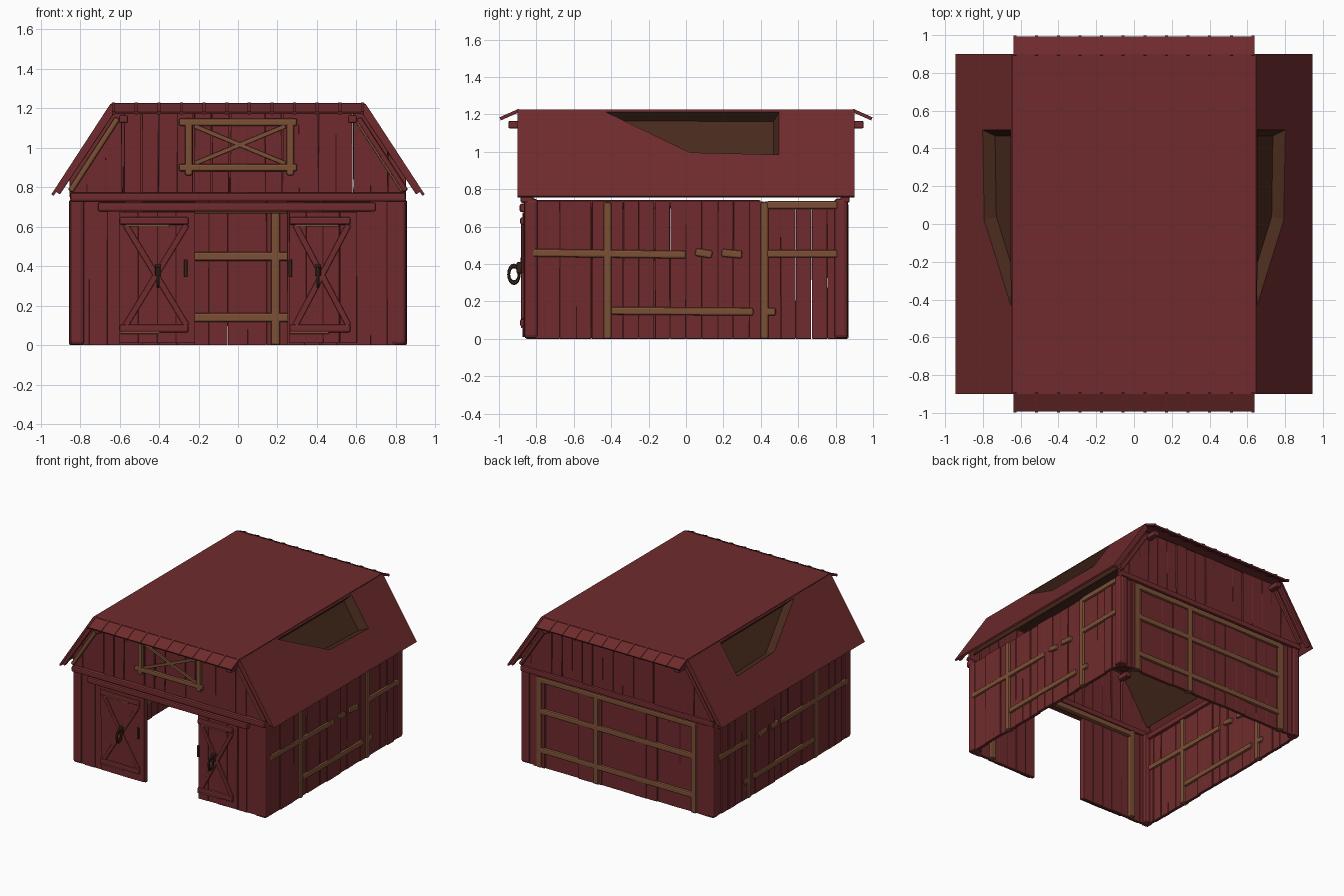
import bpy, bmesh, math, random
from mathutils import Vector

random.seed(4)
cube = bpy.data.objects.get("Cube")
if cube:
    bpy.data.objects.remove(cube, do_unlink=True)


def material(name, rgb):
    m = bpy.data.materials.new(name)
    m.use_nodes = True
    m.diffuse_color = (*rgb, 1)
    node = m.node_tree.nodes["Principled BSDF"]
    node.inputs["Base Color"].default_value = (*rgb, 1)
    node.inputs["Roughness"].default_value = 0.9
    return m


RED = material("barn red", (0.16, 0.024, 0.026))
WOOD = material("timber brown", (0.2, 0.08, 0.036))
DARK = material("dark brown", (0.065, 0.023, 0.012))
IRON = material("dark iron", (0.04, 0.018, 0.012))


def finish(bm, name, mats, bevel=0.0, thick=0.0):
    bmesh.ops.recalc_face_normals(bm, faces=bm.faces)
    me = bpy.data.meshes.new(name)
    bm.to_mesh(me)
    bm.free()
    ob = bpy.data.objects.new(name, me)
    bpy.context.collection.objects.link(ob)
    for m in mats:
        me.materials.append(m)
    if thick:
        s = ob.modifiers.new("thickness", 'SOLIDIFY')
        s.thickness, s.offset = thick, 0
    if bevel:
        b = ob.modifiers.new("worn edges", 'BEVEL')
        b.width, b.segments = bevel, 2
    return ob


def hexa(bm, bottom, top):
    """Box from two rings of four points."""
    a = [bm.verts.new(p) for p in bottom]
    b = [bm.verts.new(p) for p in top]
    bm.faces.new(a[::-1])
    bm.faces.new(b)
    for i in range(4):
        j = (i + 1) % 4
        bm.faces.new((a[i], a[j], b[j], b[i]))


def beam(bm, p, q, w, d, n):
    """Bar from p to q, w wide across and d deep along the normal n."""
    p, q, n = Vector(p), Vector(q), Vector(n)
    s = (q - p).cross(n).normalized() * w / 2
    n = n.normalized() * d / 2
    ring = [s + n, n - s, -s - n, s - n]
    hexa(bm, [p + r for r in ring], [q + r for r in ring])


# Wall frames: u runs along the wall, n points outward
def end_wall(sign):
    return lambda u, n, z: (u, sign * (0.85 + n), z)


def side_wall(sign):
    return lambda u, n, z: (sign * (0.83 + n), u, z)


FRONT, BACK = end_wall(-1), end_wall(1)


def bars(name, at, list_, mat, w=0.045, d=0.07, n=0.0, bevel=0.01):
    """Bars in a wall; each is (u0, z0, u1, z1)."""
    bm = bmesh.new()
    normal = Vector(at(0, 1, 0)) - Vector(at(0, 0, 0))
    for u0, z0, u1, z1 in list_:
        beam(bm, at(u0, n, z0), at(u1, n, z1), w, d, normal)
    return finish(bm, name, [mat], bevel)


def planks(name, at, a, b, z0, top, count, n=0.0, d=0.025, gap=0.003):
    """Row of uneven vertical boards; top(u) gives the height."""
    bm = bmesh.new()
    step = (b - a) / count
    for i in range(count):
        u0 = a + i * step + random.uniform(-gap, gap)
        u1 = a + (i + 1) * step - random.uniform(-gap, gap)
        k = n + random.uniform(-0.005, 0.005)
        t = random.uniform(-gap, gap) * 0.6
        lo, hi = k - d / 2, k + d / 2
        hexa(bm, [at(u, m, z0) for u, m in ((u0, lo), (u1, lo), (u1, hi), (u0, hi))],
             [at(u + t, m, top(u)) for u, m in ((u0, lo), (u1, lo), (u1, hi), (u0, hi))])
    return finish(bm, name, [RED], 0.003)


def roof_line(x):
    return min(1.19, 1.2 - (abs(x) - 0.64) * 1.533)


def flat(h):
    return lambda u: h


# Plank walls
planks("front_wall_right", FRONT, -0.84, -0.22, 0, flat(0.74), 7, n=-0.012)
planks("front_wall_left", FRONT, 0.25, 0.84, 0, flat(0.74), 7, n=-0.012)
planks("back_wall", BACK, -0.84, 0.84, 0, flat(0.75), 17, n=-0.008)
planks("front_gable", FRONT, -0.85, 0.85, 0.75, roof_line, 19, n=-0.005, gap=0.006)
planks("back_gable", BACK, -0.85, 0.85, 0.75, roof_line, 19, n=-0.005, gap=0.005)

for sign, side in ((1, "left"), (-1, "right")):
    at = side_wall(sign)
    planks(side + "_wall", at, -0.84, 0.84, 0, flat(0.735), 20, gap=0.004)
    bars(side + "_wall_timbers", at,
         [(-0.42, 0, -0.42, 0.73), (0.42, 0, 0.42, 0.73),
          (-0.82, 0.46, 0.0, 0.45), (0.05, 0.465, 0.14, 0.45), (0.19, 0.46, 0.3, 0.45),
          (0.43, 0.455, 0.81, 0.455), (0.43, 0.715, 0.81, 0.715),
          (-0.4, 0.15, 0.36, 0.145), (0.4, 0.145, 0.48, 0.145)], WOOD, w=0.042, d=0.054)
    bars(side + "_wall_plate", at, [(-0.84, 0.72, 0.4, 0.72)], RED, d=0.03, n=-0.02)

# Corner posts
bm = bmesh.new()
for sx in (1, -1):
    for sy in (1, -1):
        beam(bm, (sx * 0.815, sy * 0.828, 0), (sx * 0.815, sy * 0.828, 0.75), 0.075, 0.075, (1, 0, 0))
finish(bm, "corner_posts", [RED], 0.02)

# End wall timbers and beams
bars("back_wall_timbers", BACK,
     [(x, 0, x, 0.72) for x in (0.69, 0.19, -0.67)] +
     [(-0.67, z, 0.69, z) for z in (0.7, 0.45, 0.14)], WOOD, d=0.06, n=-0.01)
bars("front_inner_timbers", FRONT,
     [(-0.66, 0, -0.66, 0.72), (0.66, 0, 0.66, 0.72), (-0.66, 0.69, 0.66, 0.69)],
     WOOD, n=-0.035, d=0.04)
bars("front_tie_beam", FRONT, [(-0.85, 0.75, 0.85, 0.75)], RED, d=0.07)
bars("back_tie_beam", BACK, [(-0.85, 0.75, 0.85, 0.75)], RED, d=0.05)
bars("door_track", FRONT, [(-0.71, 0.7, 0.7, 0.7)], RED, d=0.05, n=0.014)

# Loft window frame with a cross
bars("loft_frame", FRONT,
     [(-0.3, 1.13, 0.3, 1.13), (-0.3, 0.9, 0.3, 0.9),
      (-0.25, 0.86, -0.25, 1.15), (0.265, 0.86, 0.265, 1.15)], WOOD, w=0.038, d=0.03, n=0.015)
bars("loft_cross", FRONT, [(-0.22, 0.92, 0.24, 1.11), (-0.22, 1.11, 0.24, 0.92)],
     WOOD, w=0.022, d=0.015, n=0.015, bevel=0.004)

# Rafters, bargeboards and purlin ends under the roof
for at, label in ((FRONT, "front"), (BACK, "back")):
    for s in (1, -1):
        side = "left" if s > 0 else "right"
        bare = label == "front" and s < 0
        bars(f"{label}_{side}_rafter", at, [(s * 0.85, 0.78, s * 0.61, 1.15)],
             WOOD if bare else RED, w=0.03, d=0.03, n=0.015)
        bars(f"{label}_{side}_bargeboard", at, [(s * 0.915, 0.772, s * 0.625, 1.205)],
             RED, w=0.03, d=0.03, n=0.03, bevel=0.004)
        bm = bmesh.new()
        beam(bm, at(s * 0.58, -0.1, 1.145), at(s * 0.58, 0.1, 1.145), 0.045, 0.04, (0, 0, 1))
        finish(bm, f"{label}_{side}_purlin", [RED], 0.008)

# Thin bare edge on the front left rafter
bars("front_left_rafter_edge", FRONT, [(0.83, 0.78, 0.59, 1.15)], WOOD, w=0.012, d=0.02, n=0.015, bevel=0.002)

# Sliding doors with braces, brackets and ring handles
for s, x0, x1 in ((-1, -0.6, -0.22), (1, 0.26, 0.6)):
    side = "left" if s > 0 else "right"
    planks(side + "_door", FRONT, x0, x1, 0.01, flat(0.675), 4, n=0.008, gap=0.002)
    e0, e1 = x0 + 0.03, x1 - 0.04
    bars(side + "_door_rails", FRONT,
         [(x0, 0.63, x1 - 0.03, 0.63), (x0, 0.085, x1 - 0.03, 0.085)], RED, w=0.04, d=0.03, n=0.022)
    bars(side + "_door_worn_edges", FRONT,
         [(x0, 0.064, x0 + 0.2, 0.064), (x0 + 0.03, 0.608, x0 + 0.25, 0.608)],
         WOOD, w=0.012, d=0.02, n=0.022, bevel=0.002)
    bars(side + "_door_braces", FRONT,
         [(e0, 0.1, e1, 0.61), (e0, 0.61, e1, 0.1)], RED, w=0.03, d=0.02, n=0.022, bevel=0.005)
    bars(side + "_door_bracket", FRONT, [(s * 0.265, 0.345, s * 0.265, 0.435)],
         IRON, w=0.016, d=0.02, n=0.025, bevel=0.003)
    bars(side + "_handle_plate", FRONT, [(s * 0.405, 0.35, s * 0.405, 0.41)],
         IRON, w=0.03, d=0.04, n=0.035, bevel=0.004)
    bpy.ops.mesh.primitive_torus_add(
        location=(s * 0.405, -0.92, 0.345), rotation=(0, math.pi / 2, 0),
        major_radius=0.028, minor_radius=0.008, major_segments=16, minor_segments=6)
    ring = bpy.context.object
    ring.name = side + "_handle_ring"
    ring.scale.x = 1.6
    ring.data.materials.append(IRON)
    bpy.ops.object.shade_smooth_by_angle()

# Flat roof top with a bare underside
bm = bmesh.new()
beam(bm, (0, -0.9, 1.22), (0, 0.9, 1.22), 1.28, 0.015, (0, 0, 1))
finish(bm, "roof_top", [RED])
bm = bmesh.new()
beam(bm, (0, -0.83, 1.206), (0, 0.83, 1.206), 1.2, 0.009, (0, 0, 1))
finish(bm, "roof_top_lining", [DARK])

# Roof sides: each has a hole down to a bare inner lining
outer = [(-0.9, 1.22), (0.9, 1.22), (0.9, 0.76), (-0.9, 0.76)]
hole = [(-0.43, 1.21), (0.5, 1.21), (0.5, 0.98), (0.02, 0.99)]
for s, side in ((1, "left"), (-1, "right")):
    def on_slope(y, z, depth=0.0):
        x = 0.64 + (1.22 - z) / 1.533
        return (s * (x - 0.838 * depth), y, z - 0.546 * depth)
    bm = bmesh.new()
    rim = [bm.verts.new(on_slope(*p)) for p in outer]
    lip = [bm.verts.new(on_slope(*p)) for p in hole]
    foot = [bm.verts.new(on_slope(0.2 + (y - 0.2) * 0.9, 1.1 + (z - 1.1) * 0.9, 0.065))
            for y, z in hole]
    for i in range(4):
        j = (i + 1) % 4
        bm.faces.new((rim[i], rim[j], lip[j], lip[i]))
        bm.faces.new((lip[i], lip[j], foot[j], foot[i])).material_index = 1
    finish(bm, side + "_roof_side", [RED, DARK], thick=0.014)
    bm = bmesh.new()
    middle = on_slope(0, 1.03, 0.065)
    beam(bm, (middle[0], -0.83, middle[2]), (middle[0], 0.83, middle[2]), 0.42, 0.009,
         (s * 0.838, 0, 0.546))
    finish(bm, side + "_roof_lining", [DARK])

# Overhanging board fringe with raised seams at both ends
for s, label in ((-1, "front"), (1, "back")):
    bm = bmesh.new()
    slope = Vector((0, s * 0.42, 0.9))
    a, b = Vector((0, s * 0.89, 1.222)), Vector((0, s * 0.99, 1.176))
    beam(bm, a, b, 1.27, 0.012, slope)
    for i in range(12):
        off = Vector((-0.63 + i * 1.26 / 11, 0, 0))
        beam(bm, a + off, b + off + Vector((0, s * 0.004, 0)), 0.016, 0.018, slope)
    finish(bm, label + "_roof_fringe", [RED])
